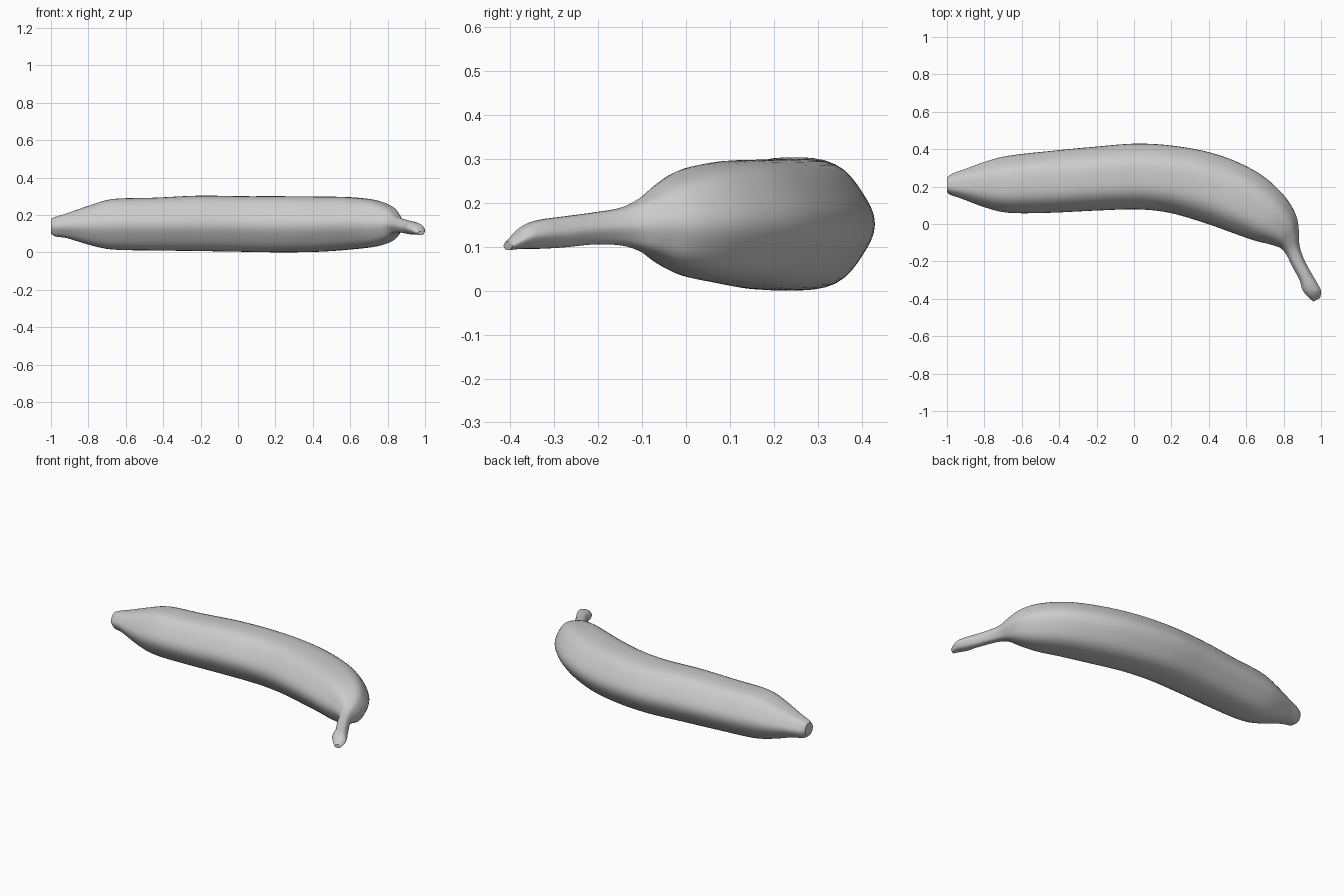
import bpy, bmesh, math
from mathutils import Vector

if "Cube" in bpy.data.objects:
    bpy.data.objects.remove(bpy.data.objects["Cube"])

# Cross-sections along the fruit: inner x, y, outer x, y, bottom z, top z
SECTIONS = [
    (-1.0, .17, -1.0, .25, .10, .18),
    (-.98, .155, -.97, .27, .085, .19),
    (-.92, .135, -.90, .295, .075, .21),
    (-.80, .09, -.79, .335, .04, .25),
    (-.67, .06, -.67, .365, .015, .285),
    (-.45, .06, -.45, .39, .01, .292),
    (-.20, .072, -.22, .412, .007, .303),
    (.02, .078, .03, .43, .003, .30),
    (.19, .06, .27, .41, 0, .30),
    (.38, .005, .48, .36, .003, .298),
    (.52, -.045, .67, .27, .015, .295),
    (.64, -.087, .80, .155, .03, .28),
    (.73, -.11, .865, .05, .055, .25),
    (.785, -.13, .882, -.04, .085, .215),
    (.815, -.165, .885, -.115, .102, .19),
    (.845, -.225, .91, -.19, .105, .178),
    (.885, -.30, .95, -.265, .098, .168),
    (.90, -.35, .985, -.325, .095, .16),
    (.925, -.385, 1.0, -.36, .095, .145),
    (.96, -.415, .995, -.395, .092, .112),
]
SIDES, STEPS = 48, 5


def spline(a, b, c, d, t):
    return 0.5 * (2*b + (c - a)*t + (2*a - 5*b + 4*c - d)*t*t + (3*b - a - 3*c + d)*t**3)


# Unit cross-section with six soft ridges
profile = []
for i in range(SIDES):
    a = 2 * math.pi * i / SIDES
    r = 1 + 0.022 * math.cos(6 * a)
    profile.append((r * math.cos(a), r * math.sin(a)))
mu = max(p[0] for p in profile)
mv = max(p[1] for p in profile)
profile = [(u / mu, v / mv) for u, v in profile]

# Smoothly interpolated sections
rows = []
n = len(SECTIONS)
for i in range(n - 1):
    quad = [SECTIONS[min(max(i + k, 0), n - 1)] for k in (-1, 0, 1, 2)]
    for s in range(STEPS):
        rows.append([spline(*vals, s / STEPS) for vals in zip(*quad)])
rows.append(SECTIONS[-1])

# Skin from the blossom end to the stem tip
bm = bmesh.new()
rings = []
for ix, iy, ox, oy, lo, hi in rows:
    mid = Vector(((ix + ox) / 2, (iy + oy) / 2, (lo + hi) / 2))
    side = Vector(((ox - ix) / 2, (oy - iy) / 2, 0))
    up = Vector((0, 0, (hi - lo) / 2))
    rings.append([bm.verts.new(mid + side * u + up * v) for u, v in profile])
for a, b in zip(rings, rings[1:]):
    for j in range(SIDES):
        k = (j + 1) % SIDES
        bm.faces.new((a[j], a[k], b[k], b[j]))
bm.faces.new(rings[0][::-1])
bm.faces.new(rings[-1])
bmesh.ops.recalc_face_normals(bm, faces=bm.faces[:])

mesh = bpy.data.meshes.new("banana")
bm.to_mesh(mesh)
bm.free()
banana = bpy.data.objects.new("banana", mesh)
bpy.context.collection.objects.link(banana)
bpy.context.view_layer.objects.active = banana
banana.select_set(True)
bpy.ops.object.shade_smooth_by_angle(angle=math.radians(40))
